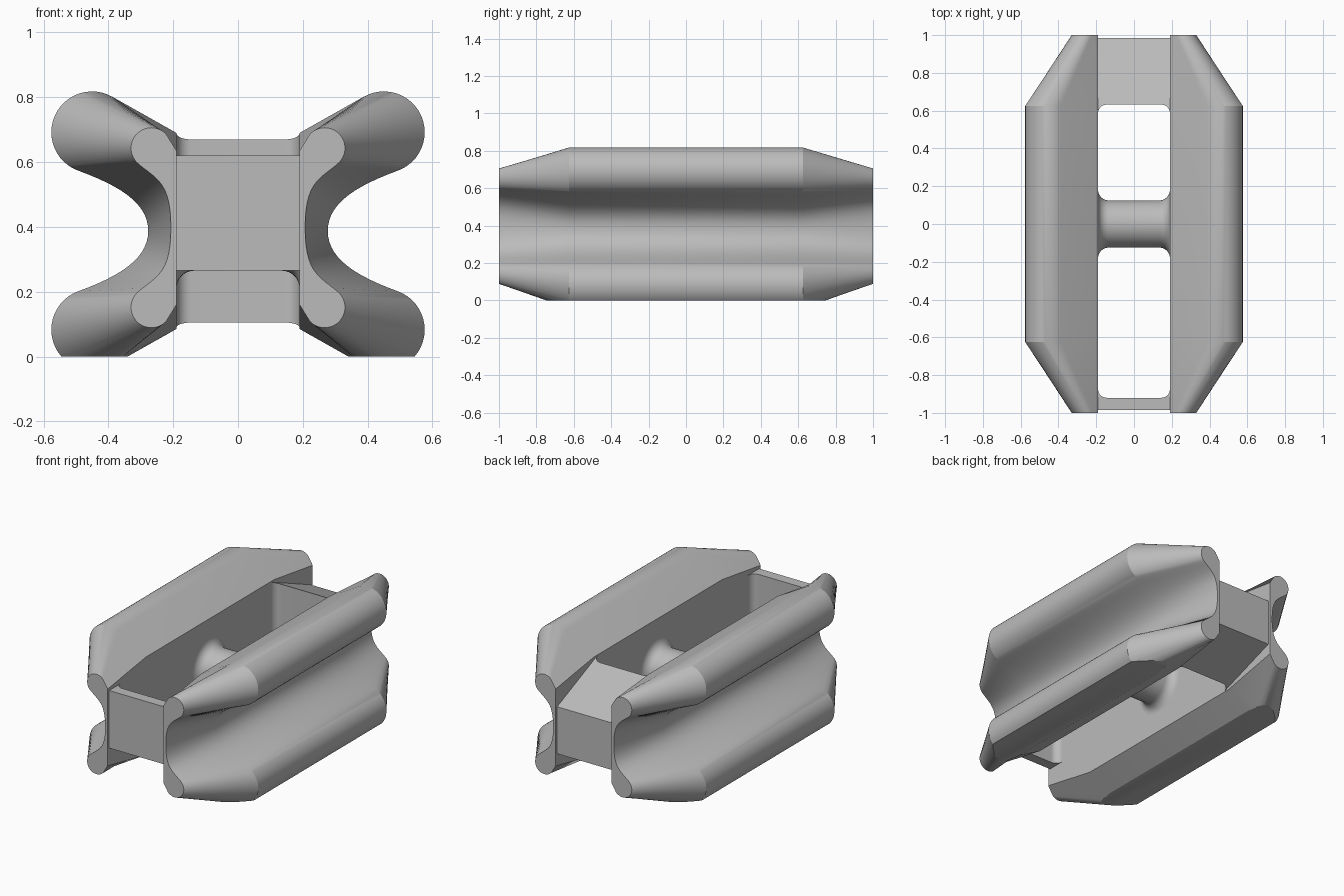
import bpy, bmesh, math
from mathutils import Vector
from mathutils.geometry import interpolate_bezier

cube = bpy.data.objects.get("Cube")
if cube:
    bpy.data.objects.remove(cube, do_unlink=True)

grey = bpy.data.materials.new("plain_grey")
grey.use_nodes = True
colour = (0.5, 0.5, 0.5, 1)
grey.diffuse_color = colour
grey.node_tree.nodes["Principled BSDF"].inputs["Base Color"].default_value = colour

WALL = 0.19  # inner wall of each side body


def finish(name, bm):
    bmesh.ops.recalc_face_normals(bm, faces=bm.faces[:])
    mesh = bpy.data.meshes.new(name)
    bm.to_mesh(mesh)
    bm.free()
    mesh.materials.append(grey)
    obj = bpy.data.objects.new(name, mesh)
    bpy.context.collection.objects.link(obj)
    bpy.ops.object.select_all(action='DESELECT')
    obj.select_set(True)
    bpy.context.view_layer.objects.active = obj
    bpy.ops.object.shade_smooth_by_angle(angle=math.radians(20))


def loft(bm, rings):
    """Skin closed rings of points and cap both ends."""
    loops = [[bm.verts.new(p) for p in ring] for ring in rings]
    n = len(loops[0])
    for a, b in zip(loops, loops[1:]):
        for i in range(n):
            j = (i + 1) % n
            bm.faces.new((a[i], a[j], b[j], b[i]))
    bm.faces.new(loops[0])
    bm.faces.new(loops[-1])


def section(top, centre, r, start, stop, waist, handles, mid):
    """Closed (x, z) outline: upper lobe, hollow waist, mirrored lower lobe."""
    pts = [(WALL, top)]
    steps = 24
    for i in range(steps + 1):
        a = math.radians(start + (stop - start) * i / steps)
        pts.append((centre[0] + r * math.cos(a), centre[1] + r * math.sin(a)))
    a = math.radians(stop)
    p = Vector(pts[-1])
    h = p + handles[0] * Vector((math.sin(a), -math.cos(a)))
    end = Vector((waist, mid))
    curve = interpolate_bezier(p, h, end + Vector((0, handles[1])), end, 14)
    pts += [(q[0], q[1]) for q in curve[1:]]
    return pts + [(x, 2 * mid - z) for x, z in reversed(pts[:-1])]


# Side bodies: constant middle, tapering to slim ends, cut flat underneath
middle = section(0.69, (0.45, 0.692), 0.126, 120, -70, 0.277, (0.15, 0.08), 0.3875)
tip = section(0.635, (0.267, 0.643), 0.063, 135, -50, 0.207, (0.075, 0.14), 0.3975)
for name, side in (("left_side_body", 1), ("right_side_body", -1)):
    bm = bmesh.new()
    loft(bm, [[(side * x, y, z) for x, z in outline] for y, outline in
              ((-1, tip), (-0.625, middle), (0.625, middle), (1, tip))])
    cut = bmesh.ops.bisect_plane(
        bm, geom=bm.verts[:] + bm.edges[:] + bm.faces[:], dist=1e-6,
        plane_co=(0, 0, 0), plane_no=(0, 0, -1), clear_outer=True)
    edges = [e for e in cut["geom_cut"] if isinstance(e, bmesh.types.BMEdge)]
    bmesh.ops.holes_fill(bm, edges=edges, sides=0)
    finish(name, bm)


def filleted_bar(name, outer, inner, low, high):
    """Cross bar with rounded inner corners; low/high give z at outer, inner y."""
    r = 0.045
    toward = 1 if inner > outer else -1
    half = [(WALL, outer)]
    for i in range(9):
        a = math.pi / 2 * i / 8
        half.append((WALL - r + r * math.cos(a), inner + toward * r * (1 - math.sin(a))))
    plan = half + [(-x, y) for x, y in reversed(half)]

    def level(ends, y):
        return ends[0] + (ends[1] - ends[0]) * (y - outer) / (inner - outer)

    bm = bmesh.new()
    loft(bm, [[(x, y, level(ends, y)) for x, y in plan] for ends in (low, high)])
    finish(name, bm)


filleted_bar("front_plate", -0.985, -0.92, (0.265, 0.265), (0.62, 0.62))
filleted_bar("back_block", 0.985, 0.632, (0.23, 0.105), (0.52, 0.67))

# Middle spool: round bar flaring into both walls
flare = 0.055
profile = []
for i in range(9):
    a = math.pi / 2 * i / 8
    profile.append((WALL - flare * (1 - math.cos(a)), 0.125 + flare * (1 - math.sin(a))))
profile += [(-x, r) for x, r in reversed(profile)]
bm = bmesh.new()
sides = 48
loft(bm, [[(x, r * math.cos(2 * math.pi * k / sides), 0.39 + r * math.sin(2 * math.pi * k / sides))
           for k in range(sides)] for x, r in profile])
finish("middle_spool", bm)
